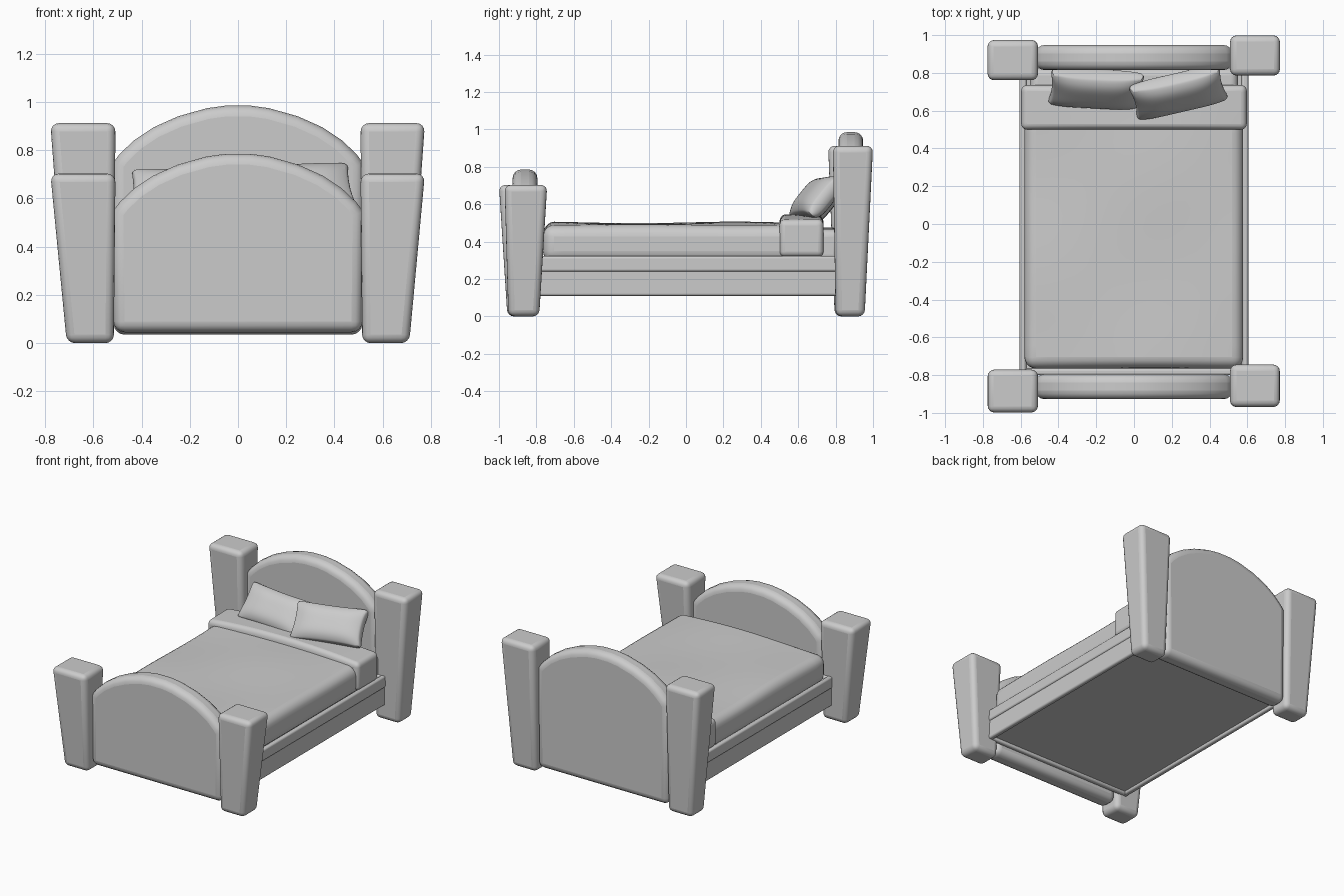
import bpy, bmesh, math
from mathutils import Matrix

if "Cube" in bpy.data.objects:
    bpy.data.objects.remove(bpy.data.objects["Cube"])


def finish(name, bm, bevel=0.0, segs=4, limit=30):
    """Turn a bmesh into a smooth, optionally bevelled object."""
    bmesh.ops.recalc_face_normals(bm, faces=bm.faces)
    me = bpy.data.meshes.new(name)
    bm.to_mesh(me)
    bm.free()
    ob = bpy.data.objects.new(name, me)
    bpy.context.collection.objects.link(ob)
    if bevel:
        m = ob.modifiers.new("bevel", "BEVEL")
        m.width = bevel
        m.segments = segs
        m.limit_method = "ANGLE"
        m.angle_limit = math.radians(limit)
    bpy.context.view_layer.objects.active = ob
    ob.select_set(True)
    bpy.ops.object.shade_smooth_by_angle(angle=math.radians(40))
    ob.select_set(False)
    return ob


def block(name, bottom, z0, top, z1, bevel, segs=4):
    """Box lofted between two rectangles given as (x0, x1, y0, y1)."""
    bm = bmesh.new()
    rings = []
    for (x0, x1, y0, y1), z in ((bottom, z0), (top, z1)):
        rings.append([bm.verts.new((x, y, z)) for x, y in
                      ((x0, y0), (x1, y0), (x1, y1), (x0, y1))])
    bm.faces.new(rings[0])
    bm.faces.new(rings[1])
    for i in range(4):
        j = (i + 1) % 4
        bm.faces.new((rings[0][i], rings[0][j], rings[1][j], rings[1][i]))
    return finish(name, bm, bevel, segs)


def box(name, x0, x1, y0, y1, z0, z1, bevel, segs=3):
    return block(name, (x0, x1, y0, y1), z0, (x0, x1, y0, y1), z1, bevel, segs)


# tapered corner posts, each leaning slightly differently
block("front_left_post", (-0.71, -0.515, -0.955, -0.79), 0, (-0.778, -0.508, -1.0, -0.77), 0.703, 0.035)
block("front_right_post", (0.515, 0.71, -0.95, -0.785), 0, (0.508, 0.775, -0.97, -0.742), 0.703, 0.035)
block("back_left_post", (-0.71, -0.515, 0.795, 0.95), 0, (-0.778, -0.508, 0.76, 0.975), 0.912, 0.035)
block("back_right_post", (0.515, 0.71, 0.80, 0.955), 0, (0.508, 0.775, 0.785, 1.0), 0.912, 0.035)


# arched headboard and footboard
ARCH = [(0.52, 0.745), (0.49, 0.785), (0.43, 0.842), (0.35, 0.895),
        (0.25, 0.94), (0.13, 0.974), (0.05, 0.985)]


def board(name, y0, y1, drop, base):
    half = [(0.515, base)] + [(x, z - drop) for x, z in ARCH]
    outline = half + [(-x, z) for x, z in reversed(half)]
    bm = bmesh.new()
    face = bm.faces.new([bm.verts.new((x, y0, z)) for x, z in outline])
    geo = bmesh.ops.extrude_face_region(bm, geom=[face])["geom"]
    bmesh.ops.translate(bm, vec=(0, y1 - y0, 0),
                        verts=[v for v in geo if isinstance(v, bmesh.types.BMVert)])
    finish(name, bm, 0.045, 4, 50)


board("headboard", 0.815, 0.947, 0.0, 0.035)
board("footboard", -0.927, -0.795, 0.2, 0.045)

# two-tier bed frame: side and end rails round a recessed base
for side, s in (("left", -1), ("right", 1)):
    for tier, out, z0, z1 in (("lower", 0.598, 0.11, 0.25), ("upper", 0.605, 0.24, 0.322)):
        xs = sorted((s * out, s * (out - 0.035)))
        box(f"{tier}_{side}_rail", *xs, -0.80, 0.83, z0, z1, 0.012)
for end, y in (("foot", -0.80), ("head", 0.785)):
    box(f"{end}_end_rail", -0.595, 0.595, y, y + 0.035, 0.11, 0.32, 0.012)
box("base_panel", -0.57, 0.57, -0.78, 0.80, 0.13, 0.30, 0)


# mattress, blanket and turned-down sheet with gently uneven, crowned tops
def bedding(name, x0, x1, y0, y1, z0, z1, bevel, crown, wave):
    ob = box(name, x0, x1, y0, y1, z0, z1, bevel, 5)
    bm = bmesh.new()
    bm.from_object(ob, bpy.context.evaluated_depsgraph_get())
    for axis, lo, hi, n in ((0, x0, x1, 16), (1, y0, y1, 20)):
        for i in range(1, n):
            co, no = [0, 0, 0], [0, 0, 0]
            co[axis] = lo + bevel + (hi - lo - 2 * bevel) * i / n
            no[axis] = 1
            bmesh.ops.bisect_plane(bm, geom=bm.verts[:] + bm.edges[:] + bm.faces[:],
                                   plane_co=co, plane_no=no)
    for v in bm.verts:
        t = max(0, (v.co.z - z0) / (z1 - z0)) ** 3
        u = min(1, abs(v.co.x / x1))
        v.co.z += t * (crown * (1 - u * u) + wave * math.sin(5 * v.co.x + 1) * math.sin(6 * v.co.y))
    bmesh.ops.recalc_face_normals(bm, faces=bm.faces)
    bm.to_mesh(ob.data)
    bm.free()
    ob.modifiers.remove(ob.modifiers["bevel"])


bedding("mattress", -0.55, 0.55, -0.74, 0.825, 0.29, 0.465, 0.04, 0.01, 0)
bedding("blanket", -0.58, 0.578, -0.765, 0.60, 0.29, 0.487, 0.06, 0.015, 0.005)
bedding("folded_sheet", -0.597, 0.597, 0.50, 0.735, 0.318, 0.515, 0.03, 0.03, 0.004)


# pillows: plump in the middle, pinched at the edges
def pillow(name, center, turn, roll):
    bm = bmesh.new()
    bmesh.ops.create_cube(bm, size=2)
    bmesh.ops.subdivide_edges(bm, edges=bm.edges[:], cuts=9, use_grid_fill=True)
    for v in bm.verts:
        a, b, c = v.co
        edge = (1 - 0.45 * a ** 4) * (1 - 0.45 * b ** 4)
        rim = 1 - 0.05 * c * c
        v.co = (0.25 * a * (1 - 0.06 * (1 - b * b)) * rim,
                0.13 * b * (1 - 0.06 * (1 - a * a)) * rim, 0.07 * c * edge)
    m = (Matrix.Translation(center) @ Matrix.Rotation(math.radians(turn), 4, "Z")
         @ Matrix.Rotation(math.radians(roll), 4, "Y") @ Matrix.Rotation(math.radians(50), 4, "X"))
    bmesh.ops.transform(bm, matrix=m, verts=bm.verts)
    ob = finish(name, bm)
    ob.modifiers.new("soften", "SUBSURF").levels = 1


pillow("left_pillow", (-0.20, 0.715, 0.605), -3, 2)
pillow("right_pillow", (0.235, 0.695, 0.63), 13, -2)
